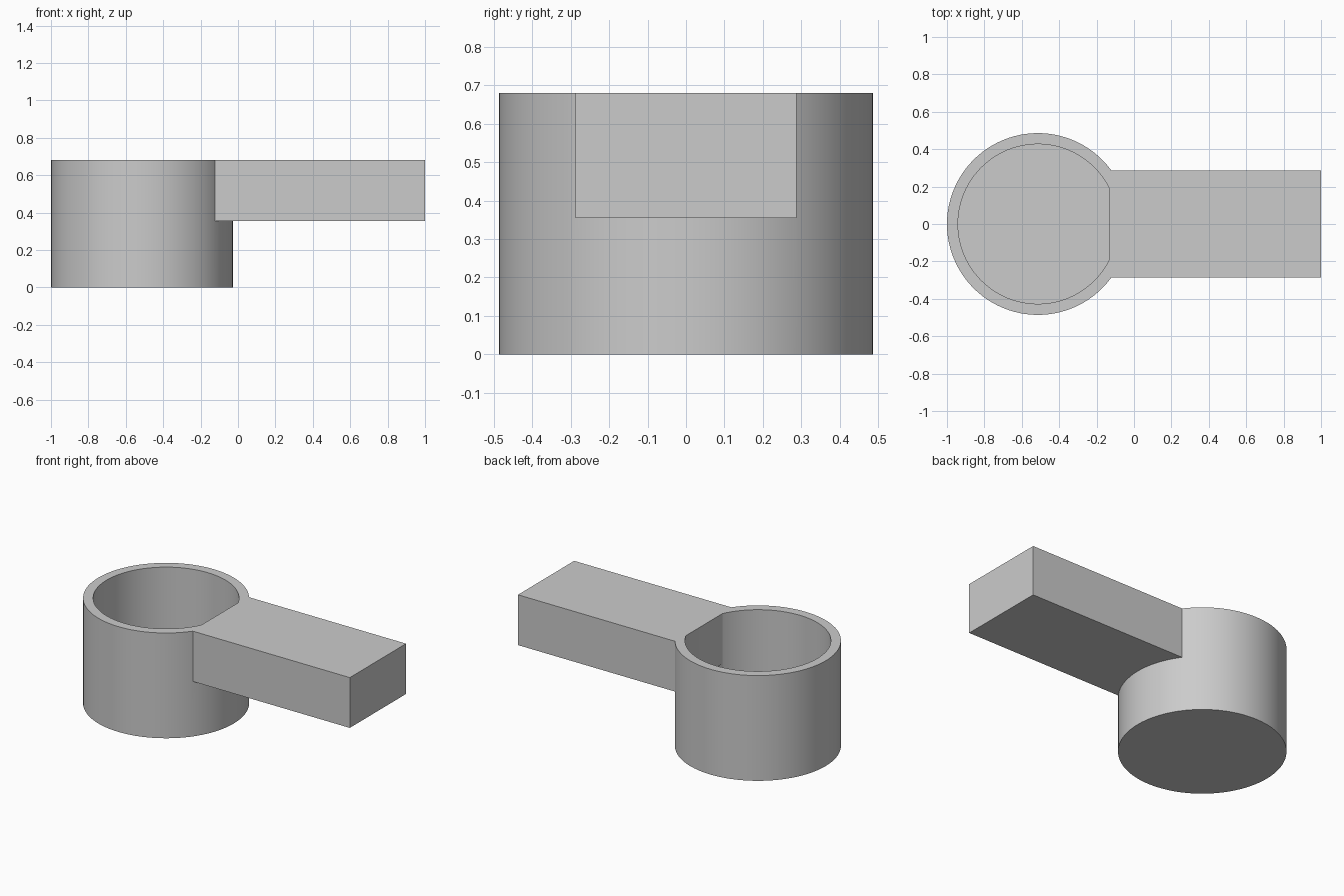
import bpy
import bmesh
from math import cos, sin, pi, radians

cube = bpy.data.objects.get("Cube")
if cube:
    bpy.data.objects.remove(cube, do_unlink=True)

CENTRE_X, OUTER, INNER = -0.514, 0.486, 0.427
HEIGHT, FLOOR = 0.68, 0.06
SEGMENTS = 96

# Single plain grey
grey = bpy.data.materials.new("plain grey")
grey.use_nodes = True
colour = (0.6, 0.6, 0.6, 1)
grey.diffuse_color = colour
grey.node_tree.nodes["Principled BSDF"].inputs["Base Color"].default_value = colour


def make_object(name, bm):
    bmesh.ops.recalc_face_normals(bm, faces=bm.faces)
    mesh = bpy.data.meshes.new(name)
    bm.to_mesh(mesh)
    bm.free()
    mesh.materials.append(grey)
    obj = bpy.data.objects.new(name, mesh)
    bpy.context.collection.objects.link(obj)
    return obj


# Cup: stacked rings, closed at the underside and the inner floor
bm = bmesh.new()
rings = []
for radius, z in ((OUTER, 0), (OUTER, HEIGHT), (INNER, HEIGHT), (INNER, FLOOR)):
    angles = [2 * pi * i / SEGMENTS for i in range(SEGMENTS)]
    rings.append([bm.verts.new((CENTRE_X + radius * cos(a), radius * sin(a), z))
                  for a in angles])
for low, high in zip(rings, rings[1:]):
    for i in range(SEGMENTS):
        j = (i + 1) % SEGMENTS
        bm.faces.new((low[i], low[j], high[j], high[i]))
bm.faces.new(rings[0])
bm.faces.new(rings[-1])
cup = make_object("cup_with_handle", bm)

# Handle: flat bar whose end cuts slightly into the cup's bore
X0, X1, HALF_WIDTH, Z0 = -0.13, 1.0, 0.287, 0.355
bm = bmesh.new()
bmesh.ops.create_cube(bm, size=1)
bmesh.ops.scale(bm, vec=(X1 - X0, 2 * HALF_WIDTH, HEIGHT - Z0), verts=bm.verts)
bmesh.ops.translate(bm, vec=((X0 + X1) / 2, 0, (Z0 + HEIGHT) / 2), verts=bm.verts)
handle = make_object("handle", bm)
handle.hide_render = True

# Join the two into one solid
union = cup.modifiers.new("join_handle", "BOOLEAN")
union.operation = "UNION"
union.solver = "EXACT"
union.object = handle
bpy.ops.object.select_all(action="DESELECT")
bpy.context.view_layer.objects.active = cup
cup.select_set(True)
bpy.ops.object.modifier_apply(modifier=union.name)
bpy.data.objects.remove(handle, do_unlink=True)

bpy.ops.object.shade_smooth_by_angle(angle=radians(30))
